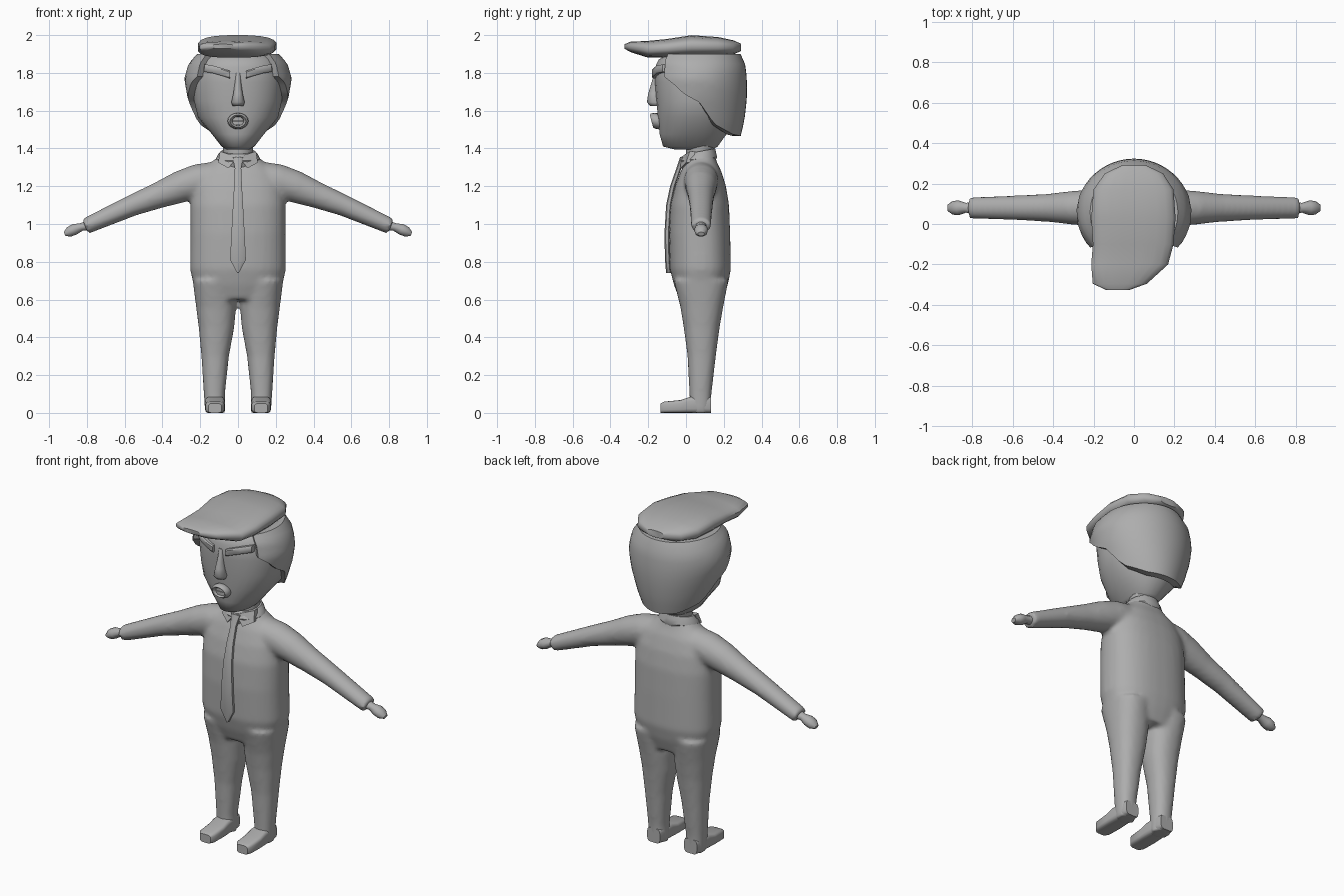
import bpy, bmesh, math
from mathutils import Vector as V

if "Cube" in bpy.data.objects:
    bpy.data.objects.remove(bpy.data.objects["Cube"])

grey = bpy.data.materials.new("plain grey")
grey.diffuse_color = (0.42, 0.42, 0.42, 1)
grey.use_nodes = True
grey.node_tree.nodes["Principled BSDF"].inputs["Base Color"].default_value = grey.diffuse_color


def finish(name, bm, angle=50):
    bmesh.ops.recalc_face_normals(bm, faces=bm.faces)
    me = bpy.data.meshes.new(name)
    bm.to_mesh(me)
    bm.free()
    ob = bpy.data.objects.new(name, me)
    bpy.context.collection.objects.link(ob)
    me.materials.append(grey)
    smooth(ob, angle)
    return ob


def smooth(ob, angle=50):
    bpy.ops.object.select_all(action='DESELECT')
    ob.select_set(True)
    bpy.context.view_layer.objects.active = ob
    bpy.ops.object.shade_smooth_by_angle(angle=math.radians(angle))


def loft(bm, rings, n=20, p=2.0):
    """Skin capped superellipse rings, each (centre, u axis, v axis)."""
    loops = []
    for c, u, v in rings:
        loop = []
        for i in range(n):
            a = 2 * math.pi * (i + 0.5) / n
            s, t = math.cos(a), math.sin(a)
            s = math.copysign(abs(s) ** (2 / p), s)
            t = math.copysign(abs(t) ** (2 / p), t)
            loop.append(bm.verts.new(V(c) + V(u) * s + V(v) * t))
        loops.append(loop)
    for a, b in zip(loops, loops[1:]):
        for i in range(n):
            j = (i + 1) % n
            bm.faces.new((a[i], a[j], b[j], b[i]))
    bm.faces.new(loops[0][::-1])
    bm.faces.new(loops[-1])


def upright(rows):
    """Rows (z, x centre, x half, y front, y back) to horizontal rings."""
    return [((x, (f + b) / 2, z), (rx, 0, 0), (0, (b - f) / 2, 0)) for z, x, rx, f, b in rows]


def lerp(table, t):
    for (a, p), (b, q) in zip(table, table[1:]):
        if t <= b:
            return p + (q - p) * max(0, (t - a) / (b - a))
    return table[-1][1]


def along_arm(rows, s):
    """Rows (x, z, half height, half depth) to rings across the arm slope."""
    return [((s * x, 0.08, z), (s * 0.39 * h, 0, 0.92 * h), (0, d, 0)) for x, z, h, d in rows]


# suit: torso, legs and sleeves blended into one skin
bm = bmesh.new()
loft(bm, upright([(0.6, 0, .19, -.035, .195), (0.68, 0, .235, -.065, .222), (0.76, 0, .254, -.085, .238),
                  (0.95, 0, .252, -.09, .234), (1.1, 0, .252, -.082, .228), (1.2, 0, .24, -.058, .212),
                  (1.28, 0, .2, -.028, .187), (1.335, 0, .13, 0, .16), (1.38, 0, .08, .01, .15)]), 32, 2.4)
for s in (-1, 1):
    loft(bm, upright([(0.0, s * .122, .053, .02, .132), (0.1, s * .125, .056, .018, .135),
                      (0.3, s * .121, .073, .008, .158), (0.45, s * .114, .094, -.012, .178),
                      (0.56, s * .116, .106, -.03, .197), (0.7, s * .13, .11, -.065, .225)]), 24, 2.3)
    loft(bm, along_arm([(.08, 1.25, .09, .09), (.2, 1.228, .094, .092), (.3, 1.198, .086, .084),
                        (.42, 1.152, .07, .07), (.56, 1.098, .057, .062), (.81, .987, .043, .053)], s), 20)
suit = finish("suit", bm)
mod = suit.modifiers.new("blend", 'REMESH')
mod.mode, mod.voxel_size, mod.use_smooth_shade = 'VOXEL', 0.014, True
mod = suit.modifiers.new("relax", 'SMOOTH')
mod.factor, mod.iterations = 0.5, 5

for s, side in ((-1, "right"), (1, "left")):
    # shoe: slices from toe to heel with a flat sole
    bm = bmesh.new()
    rows = [(-.135, .035, .05), (-.115, .05, .06), (-.03, .053, .068), (.02, .052, .085), (.1, .05, .09), (.132, .042, .085)]
    loft(bm, [((s * .122, y, h / 2), (w, 0, 0), (0, 0, h / 2)) for y, w, h in rows], 16, 4.5)
    finish(side + "_shoe", bm, 40)

    # mitten hand
    bm = bmesh.new()
    loft(bm, along_arm([(.79, .992, .028, .034), (.83, .984, .022, .024), (.865, .972, .031, .036),
                        (.895, .958, .028, .034), (.918, .947, .012, .018)], s), 10)
    finish(side + "_hand", bm)

    # slanted brow, bent round the face
    bm = bmesh.new()
    rows = [(.042, 1.79, -.163), (.075, 1.802, -.163), (.13, 1.818, -.145), (.178, 1.826, -.108)]
    loft(bm, [((s * x, y, z), (0, .018, 0), (0, 0, .021)) for x, z, y in rows], 8, 4)
    finish(side + "_brow", bm, 40)

    # shirt collar wing
    bm = bmesh.new()
    w = [(.005, -.025, 1.355), (.05, -.03, 1.295), (.105, .0, 1.325), (.095, .02, 1.385)]
    f = bm.faces.new([bm.verts.new((s * x, y, z)) for x, y, z in w])
    r = bmesh.ops.extrude_face_region(bm, geom=[f])
    bmesh.ops.translate(bm, verts=[v for v in r["geom"] if isinstance(v, bmesh.types.BMVert)], vec=(0, .03, 0))
    finish(side + "_collar_wing", bm, 30)

# collar band, higher at the back
bm = bmesh.new()
loft(bm, [((0, .07, 1.315), (.1, 0, .0), (0, .088, .02)), ((0, .068, 1.345), (.118, 0, 0), (0, .098, .01)),
          ((0, .07, 1.365), (.108, 0, 0), (0, .09, .015)), ((0, .075, 1.385), (.09, 0, 0), (0, .08, .015))], 20)
finish("collar", bm, 35)

# neck and head
bm = bmesh.new()
loft(bm, upright([(1.33, 0, .08, 0, .15), (1.4, 0, .08, 0, .15), (1.44, 0, .09, .0, .17)]), 20)
finish("neck", bm)
bm = bmesh.new()
loft(bm, upright([(1.395, 0, .06, -.06, .14), (1.41, 0, .087, -.122, .168), (1.475, 0, .138, -.14, .215),
                  (1.565, 0, .213, -.15, .25), (1.65, 0, .233, -.157, .27), (1.75, 0, .242, -.165, .28),
                  (1.83, 0, .232, -.165, .28), (1.87, 0, .215, -.145, .27), (1.9, 0, .19, -.1, .24)]), 32, 2.2)
finish("head", bm, 60)

# nose
bm = bmesh.new()
loft(bm, upright([(1.625, 0, .03, -.19, -.12), (1.645, 0, .037, -.207, -.12), (1.69, 0, .026, -.2, -.13),
                  (1.75, 0, .017, -.182, -.13), (1.8, 0, .016, -.168, -.13)]), 10)
finish("nose", bm, 60)

# open mouth: lip ring and teeth
bm = bmesh.new()
n, m = 16, 8
grid = []
for i in range(n):
    a = 2 * math.pi * i / n
    row = []
    for j in range(m):
        b = 2 * math.pi * j / m
        k = 1 + .32 * math.cos(b)
        z = .033 * math.sin(a) * k
        row.append(bm.verts.new((.042 * math.cos(a) * k, -.155 - .26 * z - .028 * math.sin(b), 1.545 + z)))
    grid.append(row)
for i in range(n):
    for j in range(m):
        a, b = grid[i], grid[(i + 1) % n]
        bm.faces.new((a[j], b[j], b[(j + 1) % m], a[(j + 1) % m]))
finish("lips", bm, 60)
for z in (1.533, 1.556):
    bm = bmesh.new()
    loft(bm, upright([(z - .01, 0, .034, -.168, -.13), (z + .01, 0, .034, -.168, -.13)]), 12, 4)
    finish("teeth", bm, 40)

# hair round the sides and back, with a stepped lower edge
edge = [(-.13, 1.79), (-.06, 1.735), (-.015, 1.69), (.07, 1.645), (.155, 1.53), (.275, 1.475), (.33, 1.465)]
wide = [(1.46, .66), (1.55, .8), (1.67, .94), (1.77, 1), (1.85, .92), (1.9, .76)]
deep = [(1.46, .87), (1.55, .95), (1.67, 1), (1.77, 1), (1.87, .95), (1.905, .86)]
bm = bmesh.new()
cols, k = 36, 9
grid = []
for i in range(cols + 1):
    a = math.radians(-40 + 260 * i / cols)
    low = lerp(edge, .055 + .27 * math.sin(a))
    col = []
    for j in range(k):
        z = low + (1.9 - low) * j / (k - 1)
        x, y = .285 * math.cos(a) * lerp(wide, z), .055 + .268 * math.sin(a) * lerp(deep, z)
        col.append((x, y, z))
    inner = [(x * .82, .055 + (y - .055) * .82, z) for x, y, z in reversed(col)]
    grid.append([bm.verts.new(p) for p in col + inner])
for a, b in zip(grid, grid[1:]):
    for j in range(2 * k):
        q = (j + 1) % (2 * k)
        bm.faces.new((a[j], b[j], b[q], a[q]))
bm.faces.new(grid[0])
bm.faces.new(grid[-1][::-1])
finish("side_hair", bm, 45)

# swept top hair with a forward peak: (y, x left, x right, z low, z high)
rows = [(-.325, -.14, -.02, 1.928, 1.952), (-.295, -.205, .065, 1.91, 1.965), (-.2, -.213, .17, 1.88, 1.97),
        (-.1, -.205, .197, 1.882, 1.98), (.03, -.213, .207, 1.885, 2.0), (.17, -.202, .197, 1.89, 1.99),
        (.25, -.145, .145, 1.897, 1.973), (.29, -.06, .06, 1.915, 1.955)]
bm = bmesh.new()
loft(bm, [(((l + r) / 2, y, (b + t) / 2), ((r - l) / 2, 0, 0), (0, 0, (t - b) / 2)) for y, l, r, b, t in rows], 20, 2.7)
finish("top_hair", bm, 45)

# necktie: knot and blade following the chest
bm = bmesh.new()
rows = [(1.355, .03, -.03), (1.295, .018, -.05), (1.2, .022, -.083), (1.1, .028, -.104),
        (.95, .037, -.113), (.81, .044, -.11), (.74, .004, -.104)]
loft(bm, [((0, y + .012, z), (w, 0, 0), (0, .014, 0)) for z, w, y in rows], 8, 3)
finish("necktie", bm, 40)
